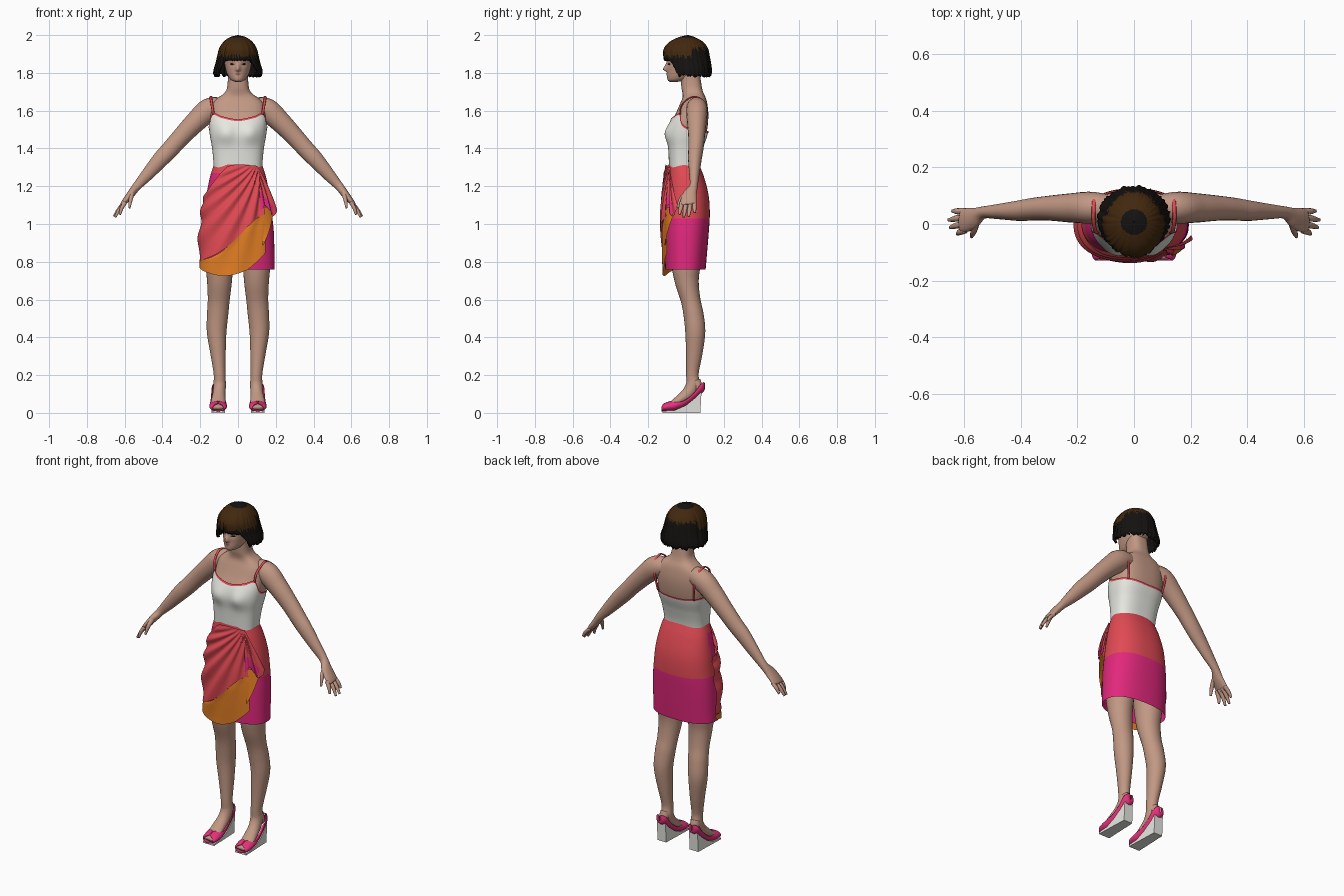
import bpy, bmesh, math, random
from mathutils import Vector

random.seed(4)
cube = bpy.data.objects.get("Cube")
if cube:
    bpy.data.objects.remove(cube)


def material(name, *rgb):
    lin = [(c / 255 / 12.92) if c < 11 else ((c / 255 + 0.055) / 1.055) ** 2.4 for c in rgb] + [1]
    m = bpy.data.materials.new(name)
    m.use_nodes = True
    m.diffuse_color = lin
    m.node_tree.nodes["Principled BSDF"].inputs["Base Color"].default_value = lin
    return m


SKIN = material("skin", 194, 152, 132)
BLACK = material("black hair", 20, 18, 16)
BROWN = material("brown hair", 66, 40, 14)
WHITE = material("white", 236, 236, 230)
CORAL = material("coral", 226, 74, 84)
MAGENTA = material("magenta", 226, 40, 124)
ORANGE = material("orange", 226, 126, 36)
PINK = material("shoe pink", 232, 50, 124)
LIPS = material("lips", 160, 88, 82)


def interp(rows, k):
    """Smooth interpolation of rows (key, values...) at key k."""
    k = min(max(k, rows[0][0]), rows[-1][0])
    i = max(j for j in range(len(rows) - 1) if rows[j][0] <= k)
    a, b = rows[i], rows[i + 1]
    p, q = rows[max(i - 1, 0)], rows[min(i + 2, len(rows) - 1)]
    h = b[0] - a[0]
    t = (k - a[0]) / h
    out = []
    for c in range(1, len(a)):
        ma = (b[c] - p[c]) / (b[0] - p[0]) * h
        mb = (q[c] - a[c]) / (q[0] - a[0]) * h
        d = b[c] - a[c]
        out.append(a[c] + t * (ma + t * (3 * d - 2 * ma - mb + t * (ma + mb - 2 * d))))
    return out


def finish(name, bm, mats, smooth=True):
    bmesh.ops.recalc_face_normals(bm, faces=bm.faces)
    me = bpy.data.meshes.new(name)
    bm.to_mesh(me)
    bm.free()
    for m in mats:
        me.materials.append(m)
    if smooth:
        me.shade_smooth()
    ob = bpy.data.objects.new(name, me)
    bpy.context.collection.objects.link(ob)
    return ob


def grid(name, f, nu, nv, mats, rule=None, closed=False, caps=False):
    """Surface from f(u, v) with u, v in 0..1; rule(centre) picks the material."""
    bm = bmesh.new()
    cols = nu if closed else nu + 1
    rows = [[bm.verts.new(f(i / nu, j / nv)) for i in range(cols)] for j in range(nv + 1)]
    for j in range(nv):
        for i in range(nu):
            n = (i + 1) % cols
            face = bm.faces.new((rows[j][i], rows[j][n], rows[j + 1][n], rows[j + 1][i]))
            if rule:
                face.material_index = rule(face.calc_center_median())
    if caps:
        bm.faces.new(rows[0])
        bm.faces.new(rows[-1])
    return finish(name, bm, mats)


def tube(name, pts, mat, ref, side=1, nu=20, per=6):
    """Tube through (x, y, z, radius along ref, radius across); side mirrors x."""
    rows = [(i, p[0] * side) + tuple(p[1:]) for i, p in enumerate(pts)]
    last = len(rows) - 1

    def f(u, v):
        x, y, z, a, b = interp(rows, v * last)
        t = Vector(interp(rows, v * last + .05)[:3]) - Vector(interp(rows, v * last - .05)[:3])
        across = t.cross(ref).normalized()
        along = across.cross(t).normalized()
        w = math.tau * u
        return Vector((x, y, z)) + along * a * math.cos(w) + across * b * math.sin(w)
    return grid(name, f, nu, last * per, [mat], closed=True, caps=True)


def ring(table, w, z, off=0.0, p=1.0):
    """Point at angle w (0 = front, positive = left) on a body of rows (z, rx, front, back)."""
    rx, front, back = interp(table, z)
    power = lambda c: math.copysign(abs(c) ** p, c)
    return Vector(((rx + off) * power(math.sin(w)),
                   (front + back) / 2 - ((back - front) / 2 + off) * power(math.cos(w)), z))


def bump(a, b):
    return math.exp(-a * a - b * b)


X, Y = Vector((1, 0, 0)), Vector((0, 1, 0))
turn = lambda u: (u * 2 - 1) * math.pi

# Torso and neck
TORSO = [(1.2, .12, -.08, .06), (1.31, .122, -.083, .063), (1.4, .13, -.087, .083),
         (1.47, .142, -.09, .106), (1.53, .147, -.08, .116), (1.59, .145, -.052, .118),
         (1.64, .135, -.03, .112), (1.67, .105, -.018, .104), (1.69, .075, -.018, .094),
         (1.72, .058, -.024, .085), (1.82, .052, -.03, .07)]


def torso(w, z, off=0.0):
    c = ring(TORSO, w, z, off, .75)
    if abs(w) < 1.5:
        c.y -= .02 * bump((abs(c.x) - .065) / .05, (z - 1.48) / .05)
    return c


grid("torso", lambda u, v: torso(turn(u), 1.2 + .62 * v), 64, 60, [SKIN], closed=True)

# Bodice with edging and shoulder straps
EDGE = [(0, 1.55), (.5, 1.568), (.95, 1.582), (1.3, 1.53), (1.6, 1.505), (2.2, 1.495), (3.15, 1.485)]
edge = lambda w: interp(EDGE, abs(w))[0]
grid("bodice", lambda u, v: torso(turn(u), 1.3 + (edge(turn(u)) - 1.3) * v, .007),
     72, 30, [WHITE], closed=True)
grid("bodice_edging", lambda u, v: torso(turn(u), edge(turn(u)) + .004 - .01 * v, .009),
     72, 2, [CORAL], closed=True)
for side, word in ((1, "left"), (-1, "right")):
    mid = [(.137, -.025, 1.625), (.143, .01, 1.662), (.143, .05, 1.674), (.14, .09, 1.652), (.13, .108, 1.59)]
    path = [torso(.95, 1.58, .006)] + mid + [torso(2.35, 1.49, .008)]
    tube(word + "_strap", [tuple(p) + (.007, .004) for p in path], CORAL, X, side, 8)

# Head with nose, eyes and lips
HEAD = [(1.752, .012, -.085, -.05), (1.76, .034, -.096, 0), (1.78, .05, -.1, .04),
        (1.81, .063, -.1, .08), (1.85, .071, -.102, .1), (1.9, .074, -.1, .108),
        (1.95, .06, -.08, .09), (1.98, .02, -.02, .04)]


def head(w, z, off=0.0):
    c = ring(HEAD, w, z, off)
    if abs(w) < 1:
        c.y -= .021 * bump(c.x / .011, (z - 1.818) / (.01 if z < 1.818 else .024))
        c.y += .005 * bump((abs(c.x) - .03) / .014, (z - 1.845) / .012)
    return c


grid("head", lambda u, v: head(turn(u), 1.752 + .228 * v), 96, 60, [SKIN], closed=True, caps=True)


def face_plate(name, mat, middle, half, z, tall):
    grid(name, lambda u, v: head(middle + half * (2 * u - 1),
         z + tall * (2 * v - 1) * math.sin(math.pi * u), .002), 12, 4, [mat])


face_plate("lips", LIPS, 0, .26, 1.793, .007)
for side, word in ((1, "left"), (-1, "right")):
    face_plate(word + "_eye", BLACK, .46 * side, .19, 1.846, .006)

# Bobbed hair with a fringe
HAIR = [(1.76, .112, -.09, .12), (1.8, .129, -.1, .136), (1.85, .117, -.11, .132),
        (1.89, .108, -.118, .125), (1.93, .098, -.115, .116), (1.965, .075, -.085, .09),
        (1.99, .04, -.035, .045), (2.0, .003, .005, .012)]
COLS = 120
tips = [random.uniform(0, .022) for _ in range(COLS)]
ridge = [random.uniform(-.005, .004) for _ in range(COLS)]


def hair(u, v):
    w = turn(u)
    i = round(u * COLS) % COLS
    k = min(max((abs(w) - .7) / .3, 0), 1)
    low = 1.862 - .087 * k + tips[i] * (.3 + .7 * k)
    return ring(HAIR, w, low + (2 - low) * (1 - (1 - v) ** 2), ridge[i] * (1 - v))


def hair_colour(c):
    low = 1.885 if c.y < .03 else 1.93
    return int(low + random.uniform(-.012, .012) < c.z < 1.988)


bob = grid("hair", hair, COLS, 24, [BLACK, BROWN], hair_colour, closed=True)
shell = bob.modifiers.new("thickness", "SOLIDIFY")
shell.thickness = .012

# Skirt: coral above, magenta below
SKIRT = [(.76, .194, -.11, .104), (.95, .19, -.115, .12), (1.05, .18, -.115, .126),
         (1.15, .168, -.108, .12), (1.25, .148, -.098, .095), (1.315, .128, -.092, .07)]
skirt = lambda w, z, off=0.0: ring(SKIRT, w, z, off, .85)


def skirt_colour(c):
    tucked = c.x < -.06 and c.y < .01 and 1.1 < c.z < 1.27
    return int(c.z < 1.03 or tucked)


grid("skirt", lambda u, v: skirt(turn(u), .76 + .555 * v), 80, 37, [CORAL, MAGENTA], skirt_colour, closed=True)

# Draped overlay: coral folds above an orange band
TOP = [(-.2, 1.12), (-.13, 1.24), (-.06, 1.308), (.14, 1.308)]
SEAM = [(-.2, .8), (-.1, .84), (-.015, .915), (.06, 1.0), (.14, 1.06)]
HEM = [(-.2, .79), (-.17, .755), (-.07, .725), (.04, .755), (.1, .81), (.14, .86)]


def drape(upper, lower, base, fold):
    def f(u, v):
        w = -1.65 + 2.37 * u
        x = skirt(w, 1.0).x
        a, b = interp(upper, x)[0], interp(lower, x)[0]
        z = a + (b - a) * v
        wave = math.sin(30 * math.atan2(1.34 - z, .15 - x))
        c = skirt(w, z, base + fold * wave * min(1, 8 * v))
        c.z = z
        return c
    return f


grid("drape_folds", drape(TOP, SEAM, .016, .007), 70, 60, [CORAL])
grid("drape_band", drape(SEAM, HEM, .012, .003), 60, 16, [ORANGE])


# Side frill and the orange corner beneath it
def frill(u, v):
    w = .62 + (.15 + .55 * v) * u
    z = 1.3 - .23 * v + .03 * v * math.sin(7 * u)
    return skirt(w, z, .014 + .02 * v * u + .007 * v * math.sin(16 * u))


def corner(u, v):
    w = .62 + .62 * u * (1 - v)
    return skirt(w, 1.09 - .2 * v, .012 + .01 * u)


grid("side_frill", frill, 30, 20, [CORAL, MAGENTA], lambda c: int(c.z < 1.19 - 1.1 * (c.x - .1) and c.x < .185))
grid("orange_corner", corner, 14, 14, [ORANGE])

# Limbs and shoes, mirrored
ARM = [(.07, .055, 1.625, .045, .045), (.15, .058, 1.605, .056, .062), (.22, .057, 1.545, .052, .056),
       (.3, .056, 1.462, .044, .049), (.36, .052, 1.395, .04, .046), (.41, .047, 1.342, .036, .043),
       (.48, .044, 1.262, .027, .033), (.535, .04, 1.2, .022, .023), (.57, .02, 1.155, .038, .02),
       (.605, .012, 1.112, .042, .014), (.612, .012, 1.1, .03, .01)]
FINGERS = [(-.022, .625, -.035, 1.05), (.001, .65, -.012, 1.036), (.024, .656, .014, 1.04), (.044, .642, .046, 1.06)]
LEG = [(.09, .0, 1.0, .085, .09), (.098, .0, .8, .074, .078), (.098, .004, .7, .066, .064),
       (.102, .024, .6, .058, .052), (.108, .04, .52, .056, .053), (.113, .049, .43, .052, .053),
       (.106, .044, .32, .041, .044), (.098, .034, .21, .031, .033), (.097, .036, .15, .033, .036),
       (.1, .012, .105, .033, .034), (.104, -.035, .068, .037, .026), (.106, -.08, .04, .039, .018),
       (.107, -.122, .026, .03, .011)]
# Shoe stations: y, half width, bottom, top, wrap angle
SHOE = [(-.13, .032, .008, .04, 1.9), (-.118, .042, .008, .05, 3.0), (-.085, .047, .008, .062, 3.1),
        (-.06, .046, .01, .07, 2.2), (-.01, .041, .03, .09, 1.75), (.04, .037, .065, .128, 1.8),
        (.075, .034, .098, .165, 2.1), (.094, .022, .112, .168, 2.5), (.1, .004, .125, .16, 2.6)]
WEDGE = [(-.125, 0), (.076, 0), (.082, .112), (.05, .08), (0, .04), (-.06, .014), (-.125, .01)]

for side, word in ((1, "left"), (-1, "right")):
    tube(word + "_arm", ARM, SKIN, Y, side)
    for n, (y, tx, ty, tz) in enumerate(FINGERS):
        tube(f"{word}_finger_{n + 1}", [(.597, y, 1.115, .012, .011), ((.607 + tx) / 2, (y + ty) / 2, (1.115 + tz) / 2,
             .011, .01), (tx, ty, tz, .006, .006)], SKIN, Y, side, 10)
    tube(word + "_thumb", [(.56, .005, 1.165, .015, .014), (.568, -.027, 1.13, .012, .011),
                           (.575, -.045, 1.085, .006, .006)], SKIN, Y, side, 10)
    tube(word + "_leg", LEG, SKIN, X, side, 28)
    tube(word + "_heel", [(.1, .05, .17, .026, .028), (.1, .062, .14, .027, .025),
                          (.1, .066, .115, .022, .02)], SKIN, X, side, 14)

    def shoe(u, v):
        y = -.13 + .23 * v
        wide, low, high, wrap = interp(SHOE, y)
        a = wrap * (2 * u - 1)
        return (side * (.105 + wide * math.sin(a)), y, (low + high) / 2 - (high - low) / 2 * math.cos(a))
    upper = grid(word + "_shoe", shoe, 28, 40, [PINK])
    upper.modifiers.new("thickness", "SOLIDIFY").thickness = .004

    # Wedge heel: extruded side profile
    bm = bmesh.new()
    rows = [[bm.verts.new((side * .105 + k * (.036 - .1 * max(y, 0)), y, z)) for y, z in WEDGE] for k in (-1, 1)]
    for r in rows:
        bm.faces.new(r)
    for i in range(len(WEDGE)):
        bm.faces.new((rows[0][i - 1], rows[0][i], rows[1][i], rows[1][i - 1]))
    finish(word + "_wedge", bm, [WHITE], False)
